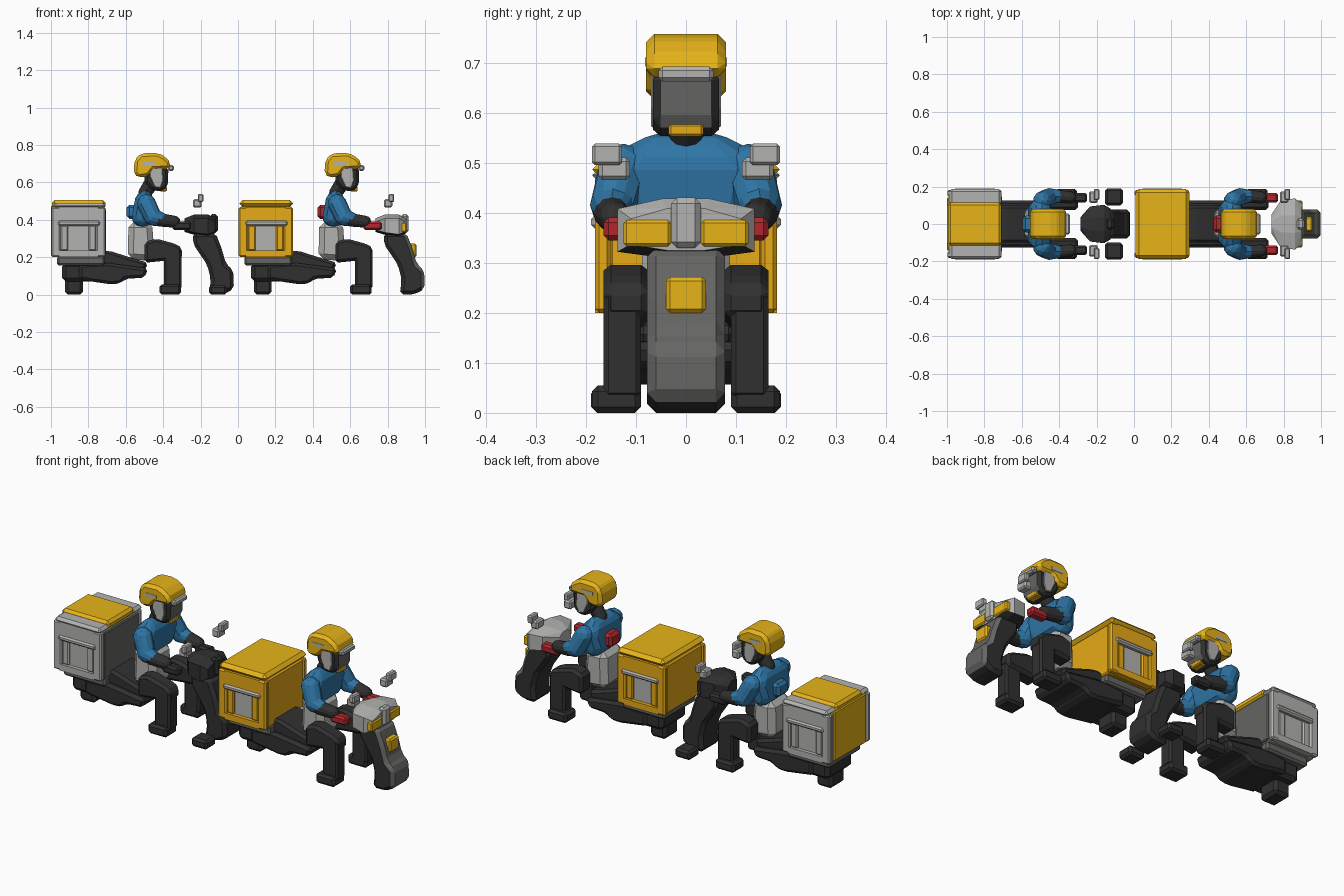
import bpy, bmesh
from mathutils import Vector

if "Cube" in bpy.data.objects:
    bpy.data.objects.remove(bpy.data.objects["Cube"])


def material(name, r, g, b):
    m = bpy.data.materials.new(name)
    m.diffuse_color = (r, g, b, 1)
    m.use_nodes = True
    m.node_tree.nodes["Principled BSDF"].inputs["Base Color"].default_value = m.diffuse_color
    return m


YELLOW = material("warm yellow", 1.0, 0.57, 0.012)
AMBER = material("amber", 0.95, 0.48, 0.01)
BLUE = material("jacket blue", 0.028, 0.18, 0.38)
DARK = material("charcoal", 0.03, 0.03, 0.03)
LIGHT = material("light grey", 0.45, 0.45, 0.44)
MID = material("mid grey", 0.13, 0.13, 0.125)
RED = material("red", 0.45, 0.02, 0.025)


def finish(name, bm, mat, bevel=0.0, mat2=None, rule=None):
    bmesh.ops.recalc_face_normals(bm, faces=bm.faces[:])
    if bevel:
        bmesh.ops.bevel(bm, geom=bm.edges[:], offset=bevel, segments=1,
                        affect='EDGES', clamp_overlap=True)
    bm.normal_update()
    if rule:
        for f in bm.faces:
            f.material_index = int(rule(f))
    me = bpy.data.meshes.new(name)
    bm.to_mesh(me)
    bm.free()
    me.materials.append(mat)
    if mat2:
        me.materials.append(mat2)
    ob = bpy.data.objects.new(name, me)
    bpy.context.collection.objects.link(ob)
    return ob


def prism(name, pts, y0, y1, mat, bevel=0.0, mat2=None, rule=None):
    """Extrude an x-z outline from y0 to y1."""
    bm = bmesh.new()
    f = bm.faces.new([bm.verts.new((x, y0, z)) for x, z in pts])
    ext = bmesh.ops.extrude_face_region(bm, geom=[f])
    vs = [v for v in ext["geom"] if isinstance(v, bmesh.types.BMVert)]
    bmesh.ops.translate(bm, verts=vs, vec=(0, y1 - y0, 0))
    return finish(name, bm, mat, bevel, mat2, rule)


def block(name, x0, x1, y0, y1, z0, z1, mat, bevel=0.0):
    return prism(name, [(x0, z0), (x1, z0), (x1, z1), (x0, z1)], y0, y1, mat, bevel)


def hull_points(name, pts, mat, mat2=None, rule=None):
    bm = bmesh.new()
    for p in pts:
        bm.verts.new(p)
    bmesh.ops.convex_hull(bm, input=bm.verts[:])
    for v in [v for v in bm.verts if not v.link_faces]:
        bm.verts.remove(v)
    return finish(name, bm, mat, 0, mat2, rule)


def hull(name, balls, mat):
    """Convex hull around faceted balls (x, y, z, radius)."""
    ball = bmesh.new()
    bmesh.ops.create_icosphere(ball, subdivisions=2, radius=1)
    dirs = [v.co.copy() for v in ball.verts]
    ball.free()
    return hull_points(name, [Vector(b[:3]) + c * b[3] for b in balls for c in dirs], mat)


def sides(fn, y0, y1):
    """Call fn for the right (-y) and left (+y) side."""
    fn("right_", -y1, -y0)
    fn("left_", y0, y1)


def cargo_box(n, o, second):
    side = AMBER if second else LIGHT
    block(n + "box_core", o + .005, o + .285, -.155, .155, .2, .47, side, .008)
    # side walls with a recessed window
    for s, k in (("right_", -1), ("left_", 1)):
        p = n + s

        def wall(part, x0, x1, y0, y1, z0, z1, mat, bev=0.0):
            a, b = sorted((k * y0, k * y1))
            block(p + part, x0, x1, a, b, z0, z1, mat, bev)
        wall("wall_rear", o, o + .05, .15, .182, .2, .468, side, .008)
        wall("wall_front", o + .24, o + .29, .15, .182, .2, .468, side, .008)
        wall("wall_top", o + .04, o + .25, .15, .182, .38, .468, side)
        wall("wall_bottom", o + .04, o + .25, .15, .182, .2, .235, side)
        wall("window", o + .05, o + .24, .15, .162, .235, .38, LIGHT)
        wall("window_post_rear", o + .05, o + .09, .155, .174, .235, .37, side, .006)
        wall("window_post_front", o + .2, o + .24, .155, .174, .235, .37, side, .006)
        wall("window_awning", o + .035, o + .26, .16, .19, .368, .395, LIGHT, .008)
    # lid, rear and front panels
    if second:
        block(n + "lid", o + .003, o + .292, -.187, .187, .468, .505, YELLOW, .02)
    else:
        block(n + "lid", o + .003, o + .29, -.115, .115, .46, .505, YELLOW, .014)
        sides(lambda s, a, b: block(n + s + "lid_edge", o + .01, o + .29, a, b,
                                    .46, .49, LIGHT, .014), .1, .187)
        block(n + "rear_panel", o - .002, o + .02, -.14, .14, .205, .475, YELLOW, .005)
        block(n + "front_panel", o + .27, o + .292, -.15, .15, .205, .46, MID, .005)
    block(n + "box_base", o + .03, o + .285, -.14, .14, .155, .205, MID, .01)


def scooter_body(n, o):
    # rear wheel, tail, floor and seat
    block(n + "rear_wheel", o + .075, o + .17, -.06, .06, 0, .1, DARK, .015)
    block(n + "tail", o + .06, o + .28, -.11, .11, .07, .17, DARK, .02)
    prism(n + "floor", [(o + .15, .08), (o + .32, .055), (o + .37, .06), (o + .4, .085),
                        (o + .5, .09), (o + .52, .14), (o + .3, .17), (o + .15, .16)],
          -.125, .125, DARK, .015)
    prism(n + "seat", [(o + .26, .14), (o + .5, .13), (o + .52, .17), (o + .42, .2),
                       (o + .31, .235), (o + .26, .23)], -.1, .1, DARK, .015)


def front_end(n, d, second):
    head = LIGHT if second else DARK
    # front shield and mudguard
    prism(n + "front_shield",
          [(d - .24, .33), (d - .24, .27), (d - .165, .16), (d - .145, .08), (d - .155, .0),
           (d - .08, .0), (d - .022, .03), (d - .025, .13), (d - .065, .165),
           (d - .085, .24), (d - .12, .33)], -.078, .078, DARK, .018,
          MID if second else None,
          (lambda f: f.normal.x > .35 and f.calc_center_median().z > .03) if second else None)
    # handlebar cover, dark underneath
    w = 1 if second else .75
    pts = []
    for x, hw, z0, z1 in ((d - .285, .05, .335, .4), (d - .235, .125, .32, .42),
                          (d - .16, .137, .31, .42), (d - .125, .11, .325, .40)):
        for y, za, zb in ((hw * w, z0 + .012, z1 - .012), (hw * w * .35, z0, z1 + .008)):
            pts += [(x, y, za), (x, y, zb), (x, -y, za), (x, -y, zb)]
    hull_points(n + "handlebar_cover", pts, head, DARK, lambda f: f.normal.z < -.3)
    block(n + "front_knob", d - .15, d - .108, -.03, .03, .33, .43, head, .012)
    if second:
        block(n + "front_plate", d - .11, d - .066, -.04, .04, .2, .272, YELLOW, .008)
        sides(lambda s, a, b: block(n + s + "headlight", d - .15, d - .118, a, b,
                                    .333, .385, YELLOW, .006), .03, .125)
    else:
        sides(lambda s, a, b: block(n + s + "front_foot", d - .155, d - .06, a, b,
                                    0, .05, DARK, .012), .1, .19)
    # mirrors
    sides(lambda s, a, b: block(n + s + "mirror", d - .24, d - .195, a, b,
                                .465, .51, LIGHT, .008), .112, .175)
    sides(lambda s, a, b: block(n + s + "mirror_top", d - .215, d - .185, a, b,
                                .495, .538, LIGHT, .006), .128, .188)
    # grips
    sides(lambda s, a, b: block(n + s + "grip", d - .35, d - .25, a, b, .345, .39,
                                RED if second else DARK, .01), .115, .165)


def rider(n, d, second):
    # hips, torso, back patch
    prism(n + "hips", [(d - .59, .19), (d - .47, .18), (d - .45, .26), (d - .46, .39),
                       (d - .585, .39)], -.088, .088, LIGHT, .03)
    hull(n + "torso", [(d - x, s * y, z, r) for s in (-1, 1) for x, y, z, r in
                       ((.51, .07, .42, .06), (.5, .085, .485, .058),
                        (.5, .06, .515, .042))], BLUE)
    block(n + "back_patch", d - .595, d - .54, -.045, .045, .405, .48,
          RED if second else BLUE, .015)
    for s, k in (("right_", -1), ("left_", 1)):
        p = n + s
        # arms
        hull(p + "upper_arm", [(d - .49, k * .125, .488, .05),
                               (d - .455, k * .145, .415, .047)], BLUE)
        hull(p + "sleeve", [(d - .455, k * .145, .415, .047),
                            (d - .41, k * .148, .402, .036)], BLUE)
        hull(p + "forearm", [(d - .42, k * .15, .4, .036), (d - .34, k * .142, .39, .032)], DARK)
        # legs
        a, b = sorted((k * .075, k * .165))
        prism(p + "thigh", [(d - .5, .17), (d - .4, .18), (d - .3, .19), (d - .3, .25),
                            (d - .33, .27), (d - .44, .3), (d - .5, .28)], a, b, DARK, .015)
        a, b = sorted((k * .09, k * .165))
        block(p + "shin", d - .395, d - .302, a, b, .03, .24, DARK, .01)
        a, b = sorted((k * .09, k * .188))
        block(p + "boot", d - .42, d - .305, a, b, 0, .055, DARK, .012)
    # neck and head, with a grey face
    hull(n + "neck", [(d - .5, 0, .54, .035), (d - .46, 0, .6, .04)], DARK)
    prism(n + "head", [(d - .5, .6), (d - .46, .56), (d - .41, .55), (d - .375, .58),
                       (d - .372, .68), (d - .5, .69)], -.066, .066, DARK, .015,
          MID, lambda f: f.normal.x > .8)
    sides(lambda s, a, b: prism(n + s + "cheek_guard",
          [(d - .47, .63), (d - .445, .575), (d - .415, .57), (d - .4, .61),
           (d - .405, .68), (d - .47, .68)], a, b, LIGHT, .003), .062, .07)
    block(n + "chin_strap", d - .42, d - .38, -.035, .035, .552, .578, AMBER, .005)
    # helmet with brim and side stripes
    prism(n + "helmet", [(d - .558, .645), (d - .553, .72), (d - .52, .755), (d - .43, .758),
                         (d - .385, .735), (d - .36, .705), (d - .365, .672),
                         (d - .45, .668), (d - .48, .632), (d - .53, .625)],
          -.08, .08, YELLOW, .02)
    block(n + "visor", d - .375, d - .343, -.055, .055, .662, .692, LIGHT, .008)
    sides(lambda s, a, b: block(n + s + "helmet_stripe", d - .51, d - .44, a, b,
                                .692, .71, LIGHT), .076, .082)


# two scooters in line, each with its rider
for n, box_x, body_x, d, second in (("first_", -.998, -1.0, 0, False),
                                    ("second_", .004, .01, 1.02, True)):
    cargo_box(n, box_x, second)
    scooter_body(n, body_x)
    front_end(n, d, second)
    rider(n, d, second)
